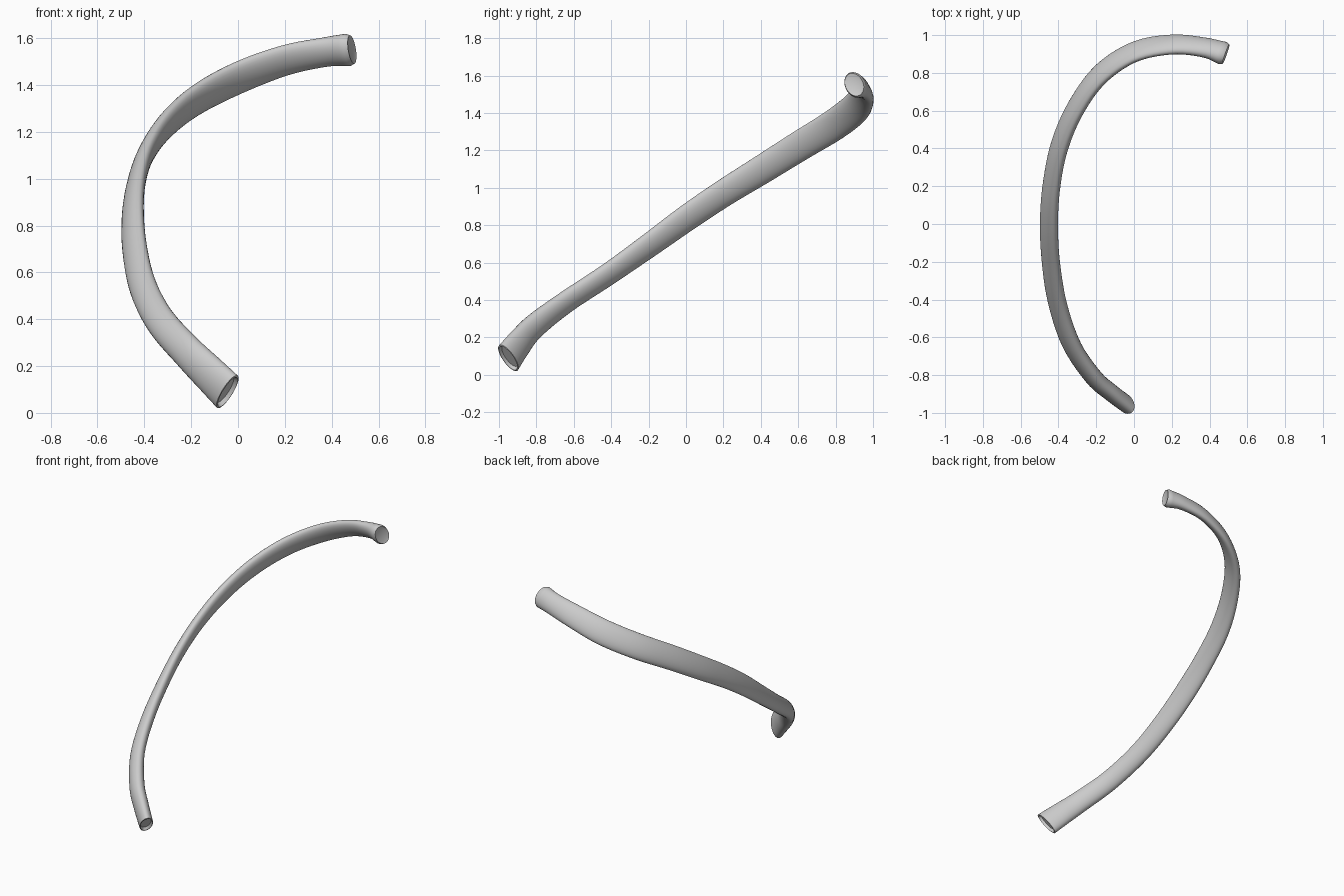
import bpy, bmesh, math
from mathutils import Vector

old = bpy.data.objects.get("Cube")
if old:
    bpy.data.objects.remove(old, do_unlink=True)

SIDES, STEPS = 28, 5
RING_NORMAL = Vector((0, -0.56, 0.82))

# Stations along the bone: x, y, z, half height, half thickness, roll in degrees
stations = [Vector(s) for s in (
    (-0.045, -0.95, 0.09, 0.091, 0.044, 20),
    (-0.125, -0.89, 0.17, 0.082, 0.046, 25),
    (-0.215, -0.81, 0.26, 0.073, 0.046, 32),
    (-0.33, -0.64, 0.39, 0.068, 0.042, 40),
    (-0.405, -0.42, 0.535, 0.068, 0.040, 38),
    (-0.44, -0.2, 0.69, 0.072, 0.038, 32),
    (-0.45, 0, 0.835, 0.076, 0.037, 27),
    (-0.437, 0.2, 0.97, 0.077, 0.037, 22),
    (-0.395, 0.41, 1.10, 0.080, 0.038, 16),
    (-0.31, 0.61, 1.225, 0.082, 0.038, 10),
    (-0.18, 0.79, 1.335, 0.084, 0.038, 5),
    (0.0, 0.91, 1.43, 0.083, 0.036, 0),
    (0.2, 0.95, 1.505, 0.076, 0.036, 0),
    (0.37, 0.935, 1.54, 0.070, 0.042, 0),
    (0.47, 0.905, 1.55, 0.074, 0.056, 0),
)]


def smooth_path(pts):
    """Catmull-Rom interpolation of position, size and roll together."""
    ext = [2 * pts[0] - pts[1]] + pts + [2 * pts[-1] - pts[-2]]
    out = []
    for p, q, r, s in zip(ext, ext[1:], ext[2:], ext[3:]):
        for k in range(STEPS):
            t = k / STEPS
            out.append(0.5 * (2 * q + (r - p) * t + (2 * p - 5 * q + 4 * r - s) * t * t
                              + (3 * q - p - 3 * r + s) * t ** 3))
    return out + [pts[-1]]


def section(bm, data, tangent, scale=1.0, shift=0.0):
    """One rounded section across the path."""
    height = (RING_NORMAL - tangent * RING_NORMAL.dot(tangent)).normalized()
    inward = tangent.cross(height)
    roll = math.radians(data[5])
    major = height * math.cos(roll) + inward * math.sin(roll)
    minor = inward * math.cos(roll) - height * math.sin(roll)
    centre = Vector(data[:3]) + tangent * shift
    ring = []
    for i in range(SIDES):
        a = math.tau * i / SIDES
        ring.append(bm.verts.new(centre + major * (math.cos(a) * data[3] * scale)
                                 + minor * (math.sin(a) * data[4] * scale)))
    return ring


def bridge(bm, a, b):
    for i in range(SIDES):
        j = (i + 1) % SIDES
        bm.faces.new((a[i], a[j], b[j], b[i]))


# Curved shaft with a shallow hollow in each end
path = smooth_path(stations)
pos = [Vector(p[:3]) for p in path]
tans = [(pos[min(i + 1, len(pos) - 1)] - pos[max(i - 1, 0)]).normalized()
        for i in range(len(pos))]
bm = bmesh.new()
rings = [section(bm, path[0], tans[0], 0.78, 0.016), section(bm, path[0], tans[0], 0.9, -0.002)]
rings += [section(bm, p, t) for p, t in zip(path, tans)]
rings += [section(bm, path[-1], tans[-1], 0.88, 0.018), section(bm, path[-1], tans[-1], 0.6, 0.012)]
for a, b in zip(rings, rings[1:]):
    bridge(bm, a, b)
bm.faces.new(rings[0])
bm.faces.new(rings[-1])
bmesh.ops.recalc_face_normals(bm, faces=bm.faces)
mesh = bpy.data.meshes.new("rib_bone")
bm.to_mesh(mesh)
bm.free()
rib = bpy.data.objects.new("rib_bone", mesh)
bpy.context.collection.objects.link(rib)

# Plain grey bone
mat = bpy.data.materials.new("bone_grey")
mat.use_nodes = True
colour = (0.6, 0.6, 0.6, 1)
mat.diffuse_color = colour
mat.node_tree.nodes["Principled BSDF"].inputs["Base Color"].default_value = colour
mesh.materials.append(mat)

bpy.ops.object.select_all(action='DESELECT')
rib.select_set(True)
bpy.context.view_layer.objects.active = rib
bpy.ops.object.shade_smooth_by_angle(angle=math.radians(40))
